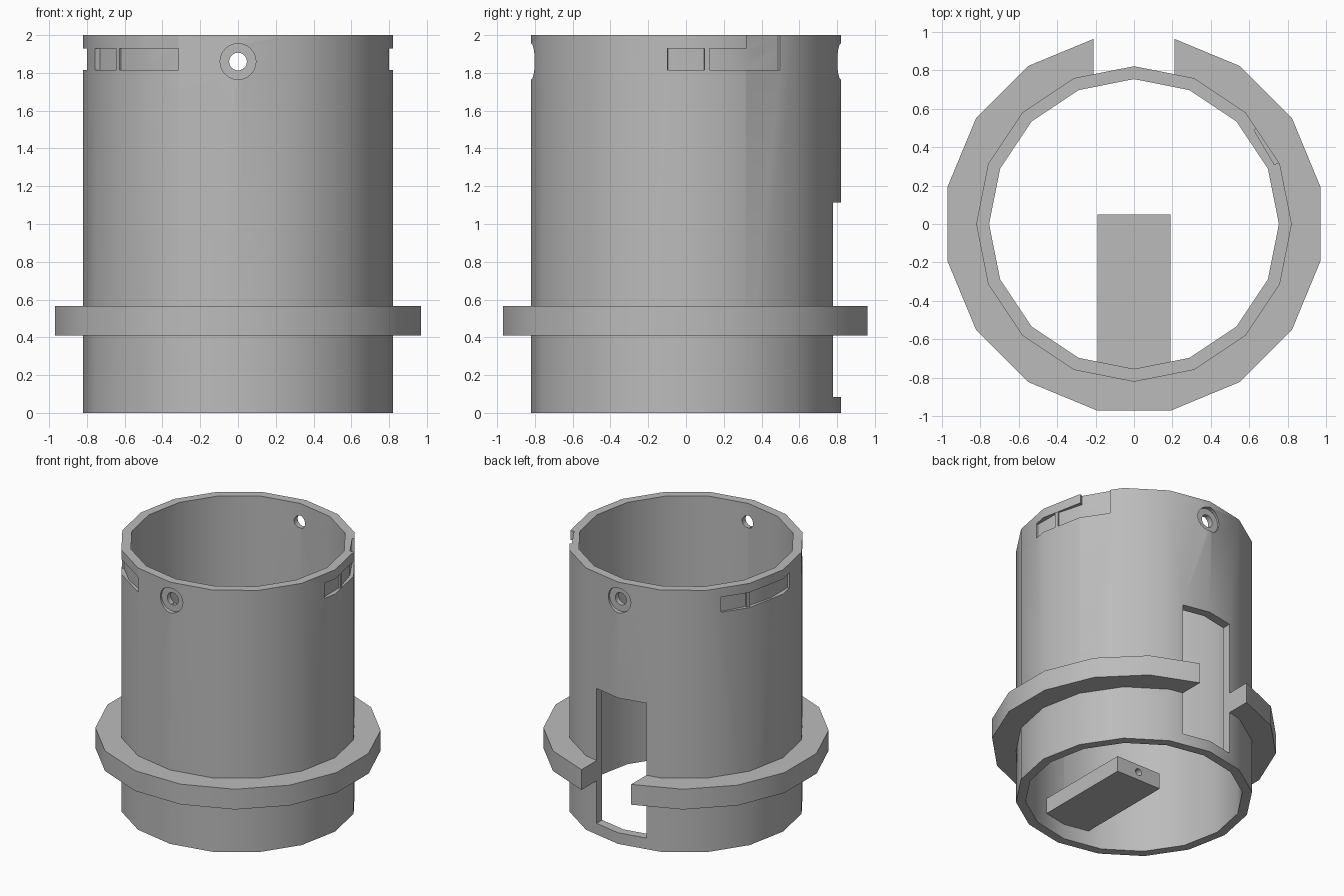
import bpy
import bmesh
from math import sin, cos, radians, pi
from mathutils import Matrix

cube = bpy.data.objects.get("Cube")
if cube:
    bpy.data.objects.remove(cube, do_unlink=True)

grey = bpy.data.materials.new("plain grey")
grey.use_nodes = True
COLOUR = (0.5, 0.5, 0.5, 1)
grey.diffuse_color = COLOUR
grey.node_tree.nodes["Principled BSDF"].inputs["Base Color"].default_value = COLOUR


def finish(bm, name):
    bmesh.ops.recalc_face_normals(bm, faces=bm.faces)
    mesh = bpy.data.meshes.new(name)
    bm.to_mesh(mesh)
    bm.free()
    mesh.materials.append(grey)
    obj = bpy.data.objects.new(name, mesh)
    bpy.context.scene.collection.objects.link(obj)
    return obj


def polar(r, degrees, z):
    return (r * cos(radians(degrees)), r * sin(radians(degrees)), z)


def tube(name, outer, inner, z0, z1, turn=0, sides=16):
    """Faceted tube; turn rotates only the outer outline."""
    bm = bmesh.new()
    loops = []
    for r, z, t in ((outer, z0, turn), (outer, z1, turn), (inner, z1, 0), (inner, z0, 0)):
        loops.append([bm.verts.new(polar(r, t + 360 * i / sides, z)) for i in range(sides)])
    for k in range(4):
        a, b = loops[k], loops[(k + 1) % 4]
        for i in range(sides):
            j = (i + 1) % sides
            bm.faces.new((a[i], a[j], b[j], b[i]))
    return finish(bm, name)


def sector(name, a0, a1, r0, r1, z0, z1, steps=1):
    """Arc-shaped block between two angles."""
    angles = [a0 + (a1 - a0) * i / steps for i in range(steps + 1)]
    outline = [(r0, a) for a in angles] + [(r1, a) for a in reversed(angles)]
    bm = bmesh.new()
    base = bm.faces.new([bm.verts.new(polar(r, a, z0)) for r, a in outline])
    up = bmesh.ops.extrude_face_region(bm, geom=[base], use_keep_orig=True)
    top = [v for v in up["geom"] if isinstance(v, bmesh.types.BMVert)]
    bmesh.ops.translate(bm, verts=top, vec=(0, 0, z1 - z0))
    return finish(bm, name)


def box(name, x, y, z):
    bm = bmesh.new()
    size = [b - a for a, b in (x, y, z)]
    mid = [(a + b) / 2 for a, b in (x, y, z)]
    bmesh.ops.create_cube(bm, size=1, matrix=Matrix.Translation(mid) @ Matrix.Diagonal((*size, 1)))
    return finish(bm, name)


def rod(name, radius, y0, y1, z):
    """Cylinder along y."""
    bm = bmesh.new()
    place = Matrix.Translation((0, (y0 + y1) / 2, z)) @ Matrix.Rotation(pi / 2, 4, "X")
    bmesh.ops.create_cone(bm, cap_ends=True, segments=24, radius1=radius,
                          radius2=radius, depth=abs(y1 - y0), matrix=place)
    return finish(bm, name)


def cut(target, cutter):
    mod = target.modifiers.new("cut", "BOOLEAN")
    mod.operation = "DIFFERENCE"
    mod.solver = "EXACT"
    mod.object = cutter
    bpy.context.view_layer.update()
    with bpy.context.temp_override(object=target, active_object=target):
        bpy.ops.object.modifier_apply(modifier=mod.name)
    bpy.data.objects.remove(cutter, do_unlink=True)


# Main tube and the collar around it
body = tube("tube_body", 0.82, 0.753, 0, 2)
collar = tube("collar", 0.988, 0.79, 0.41, 0.565, turn=11.25)

# Tall window in the back, which also splits the collar
for part in (body, collar):
    cut(part, box("window_cutter", (-0.21, 0.21), (0.4, 1.2), (0.085, 1.115)))

# Counterbored screw holes, front and back
cut(body, rod("hole_cutter", 0.047, -1, 1, 1.86))
for side in (-1, 1):
    cut(body, rod("counterbore_cutter", 0.095, side * 0.787, side, 1.86))

# Locking channels: an arc with an entry open to the rim and a small catch
parts = [body, collar]
for n, start in enumerate((-7, 142.5, 202.5)):
    cut(body, sector("channel_cutter", start, start + 45, 0.792, 0.95, 1.815, 1.93, 3))
    cut(body, sector("entry_cutter", start + 30, start + 45, 0.792, 0.95, 1.815, 2.1))
    parts.append(sector(f"channel_catch_{n + 1}", start + 14, start + 16,
                        0.775, 0.803, 1.81, 1.935))

# Bar reaching inward from the front wall, with a blind hole in its end
bar = box("inner_bar", (-0.19, 0.19), (-0.76, 0.05), (0.115, 0.235))
cut(bar, rod("bar_hole_cutter", 0.027, -0.25, 0.2, 0.177))
parts.append(bar)

# Smooth shading on the shallow facets only
bpy.ops.object.select_all(action="DESELECT")
for obj in parts:
    obj.select_set(True)
bpy.context.view_layer.objects.active = body
bpy.ops.object.shade_smooth_by_angle(angle=radians(30))
